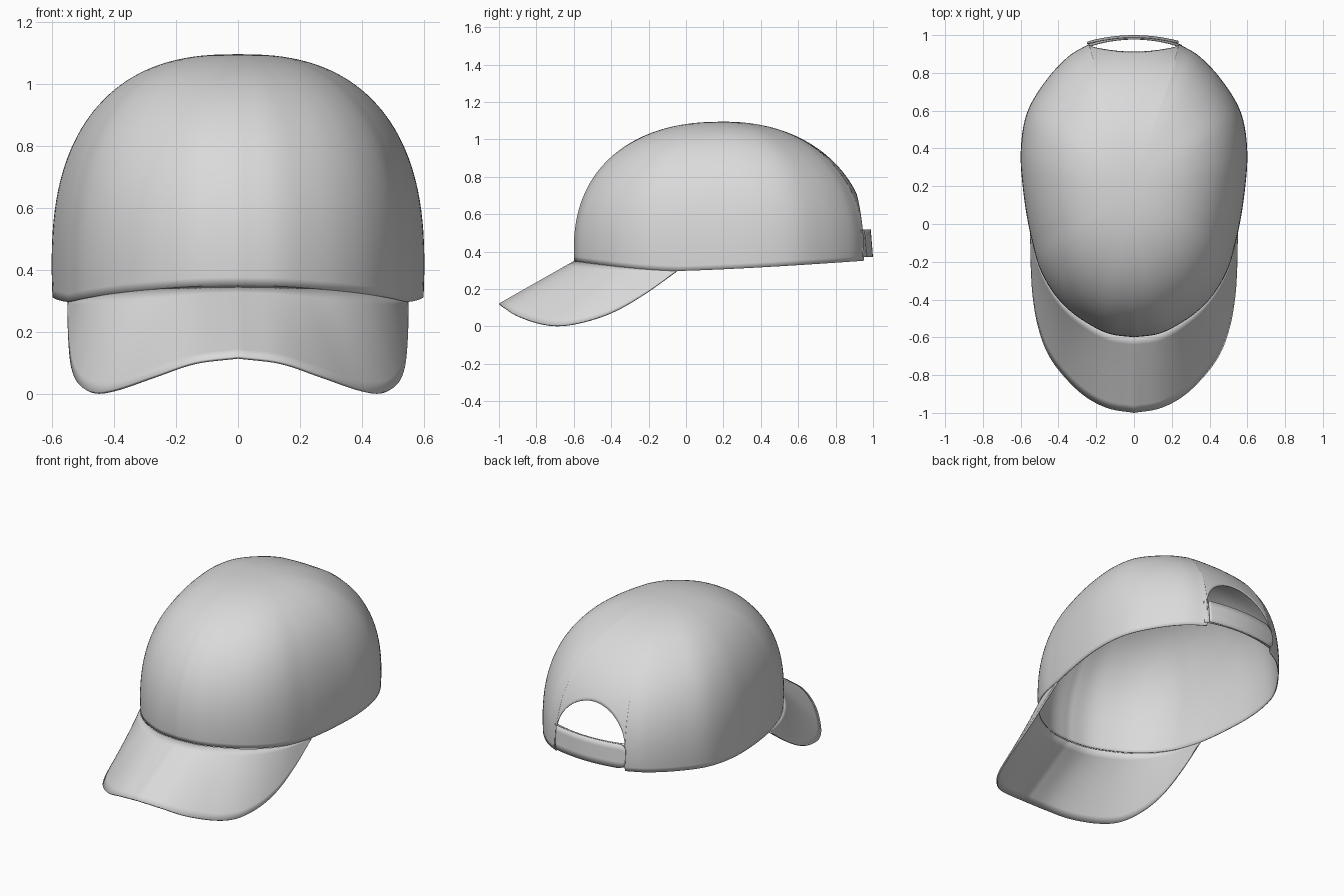
import bpy, bmesh, math
from mathutils import Vector

if "Cube" in bpy.data.objects:
    bpy.data.objects.remove(bpy.data.objects["Cube"])

grey = bpy.data.materials.new("light grey")
grey.diffuse_color = (0.7, 0.7, 0.7, 1)
grey.use_nodes = True
grey.node_tree.nodes["Principled BSDF"].inputs["Base Color"].default_value = grey.diffuse_color


def spline(pts, steps):
    """Smooth curve through points, evenly subdivided."""
    p = [Vector(q) for q in pts]
    p = [2 * p[0] - p[1]] + p + [2 * p[-1] - p[-2]]
    out = []
    for i in range(1, len(p) - 2):
        a, b, c, d = p[i - 1:i + 3]
        for k in range(steps):
            t = k / steps
            out.append(0.5 * (2 * b + (c - a) * t + (2 * a - 5 * b + 4 * c - d) * t * t
                              + (3 * b - a - 3 * c + d) * t ** 3))
    return out + [p[-2]]


def sheet(name, grid, inside, thick, mirror=False):
    """Skin a grid of points, facing away from the inside point."""
    bm = bmesh.new()
    v = [[bm.verts.new(p) for p in row] for row in grid]
    for i in range(len(v) - 1):
        for j in range(len(v[0]) - 1):
            bm.faces.new((v[i][j], v[i + 1][j], v[i + 1][j + 1], v[i][j + 1]))
    bmesh.ops.remove_doubles(bm, verts=bm.verts, dist=0.0002)
    bm.normal_update()
    ref = Vector(inside)
    if sum(f.normal.dot(f.calc_center_median() - ref) * f.calc_area() for f in bm.faces) < 0:
        bmesh.ops.reverse_faces(bm, faces=bm.faces)
    me = bpy.data.meshes.new(name)
    bm.to_mesh(me)
    bm.free()
    me.materials.append(grey)
    ob = bpy.data.objects.new(name, me)
    bpy.context.collection.objects.link(ob)
    if mirror:
        m = ob.modifiers.new("mirror", 'MIRROR')
        m.use_clip = True
        m.merge_threshold = 0.0005
    s = ob.modifiers.new("thickness", 'SOLIDIFY')
    s.thickness = thick
    s.offset = -1
    bpy.ops.object.select_all(action='DESELECT')
    ob.select_set(True)
    bpy.context.view_layer.objects.active = ob
    bpy.ops.object.shade_smooth_by_angle(angle=math.radians(40))
    return ob


def rim_z(y):
    """Height of the lower edge of the crown."""
    if y < -0.05:
        return 0.297 + 0.053 * ((-0.05 - y) / 0.55) ** 1.5
    return 0.297 + 0.055 * ((y + 0.05) / 1.01) ** 1.3


# Crown: vertical columns along the head outline, with an arched opening at the back
MID, BASE, TALL = 0.2, 0.4, 0.695
front = spline([(0, -0.6), (0.13, -0.582), (0.24, -0.53), (0.345, -0.455), (0.434, -0.355),
                (0.505, -0.22), (0.55, -0.05)], 6)
side = spline([(0.505, -0.22), (0.55, -0.05), (0.585, 0.16), (0.6, 0.38), (0.568, 0.585),
               (0.47, 0.755), (0.35, 0.885), (0.24, 0.952)], 6)[7:]
columns = [(p.x, p.y, rim_z(p.y)) for p in front + side]
for k in range(1, 21):
    a = math.pi / 2 * k / 20
    x = 0.24 * math.cos(a) if k < 20 else 0.0
    columns.append((x, 0.98 - 0.028 * (x / 0.24) ** 2, 0.47 + 0.24 * math.sin(a) ** 0.85))

ROWS = 40
crown = []
for x, y, zb in columns:
    d = Vector((x, y - MID))
    c = d.y / d.length
    n = 2.5 - (0.2 if c < 0 else 0.35) * c * c      # roundness by direction
    if zb < BASE:
        p0 = zb - BASE
    else:
        p0 = math.asin(((zb - BASE) / TALL) ** (n / 2)) / (math.pi / 2)
    col = []
    for j in range(ROWS + 1):
        p = p0 + (1 - p0) * j / ROWS
        if p <= 0:
            s, z = 1 + 0.05 * p, BASE + p
        else:
            a = p * math.pi / 2
            s = max(0.0, math.cos(a)) ** (2 / n) if j < ROWS else 0.0
            z = BASE + TALL * math.sin(a) ** (2 / n)
        col.append((d.x * s, MID + d.y * s, z))
    crown.append(col)
sheet("crown", crown, (0, MID, 0.4), 0.005, mirror=True)

# Bill: curved visor lofted from the crown rim to its outer edge
edge = spline([(0, -1, 0.115), (0.14, -0.975, 0.098), (0.27, -0.905, 0.055), (0.39, -0.785, 0.014),
               (0.465, -0.67, 0.003), (0.512, -0.53, 0.028), (0.537, -0.38, 0.082),
               (0.547, -0.22, 0.175), (0.55, -0.05, 0.297)], 6)
bill = []
for i, e in enumerate(edge):
    f = i / (len(edge) - 1) * (len(front) - 1)
    k = min(int(f), len(front) - 2)
    r = front[k].lerp(front[k + 1], f - k)
    inner = Vector((r.x, r.y, rim_z(r.y)))
    outer = e + Vector((0, 0, 0.008 * (1 - i / (len(edge) - 1))))
    bill.append([inner.lerp(outer, j / 10) for j in range(11)])
sheet("bill", bill, (0, -0.6, -5), 0.01, mirror=True)


# Closure straps: two overlapping bands across the opening, one with a rounded end
def strap(name, x0, x1, peak, bend, corner):
    rows = []
    xs = [x0 + corner * (1 - math.cos(math.pi / 2 * k / 8)) for k in range(8)]
    xs += [x0 + corner + (x1 - x0 - corner) * k / 24 for k in range(25)]
    for x in xs:
        t = max(0.0, (x0 + corner - x) / corner)
        half = 0.073 - corner * (1 - math.sqrt(max(0.0, 1 - t * t)))
        row = []
        for j in range(5):
            z = 0.445 + half * (j / 2 - 1)
            row.append((x, peak - bend * x * x - 0.08 * (z - 0.37), z))
        rows.append(row)
    sheet(name, rows, (0, 0, 0.445), 0.004)


strap("outer_strap", -0.25, 0.235, 1.0, 0.55, 0.04)
strap("inner_strap", -0.24, 0.255, 0.992, 0.68, 0.01)
